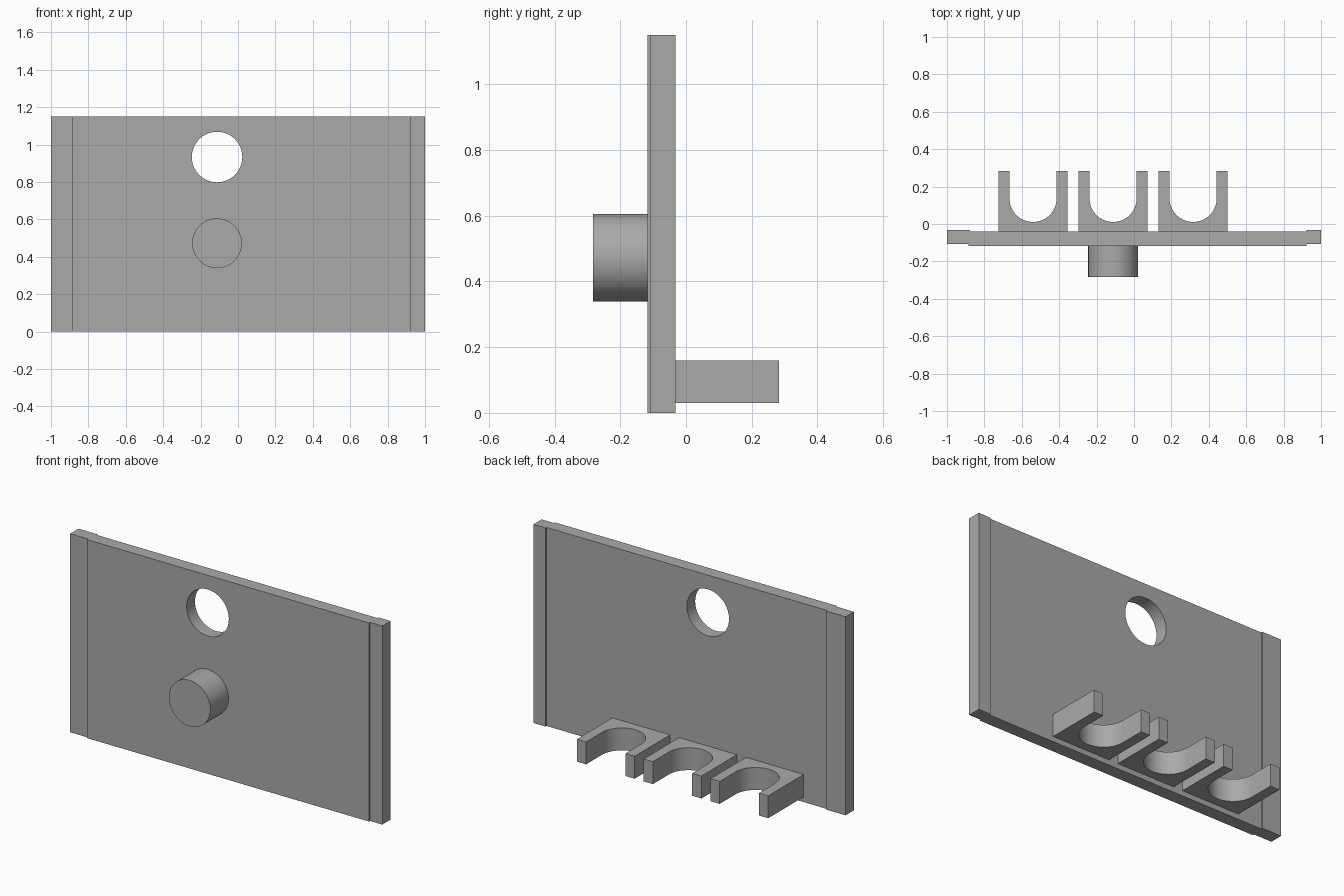
import bpy
import bmesh
import math
from mathutils import Vector

default = bpy.data.objects.get("Cube")
if default:
    bpy.data.objects.remove(default, do_unlink=True)

grey = bpy.data.materials.new("plain_grey")
grey.use_nodes = True
colour = (0.4, 0.4, 0.4, 1)
grey.diffuse_color = colour
grey.node_tree.nodes["Principled BSDF"].inputs["Base Color"].default_value = colour


def extrude_profile(name, outline, bottom, top):
    """Raise a closed outline in the xy plane into a solid."""
    bm = bmesh.new()
    face = bm.faces.new([bm.verts.new((x, y, bottom)) for x, y in outline])
    raised = bmesh.ops.extrude_face_region(bm, geom=[face])["geom"]
    verts = [v for v in raised if isinstance(v, bmesh.types.BMVert)]
    bmesh.ops.translate(bm, verts=verts, vec=Vector((0, 0, top - bottom)))
    bmesh.ops.recalc_face_normals(bm, faces=bm.faces)
    mesh = bpy.data.meshes.new(name)
    bm.to_mesh(mesh)
    bm.free()
    obj = bpy.data.objects.new(name, mesh)
    bpy.context.collection.objects.link(obj)
    obj.data.materials.append(grey)
    return obj


def cylinder_along_y(name, x, z, radius, front, back):
    bpy.ops.mesh.primitive_cylinder_add(
        vertices=64, radius=radius, depth=back - front,
        location=(x, (front + back) / 2, z), rotation=(math.pi / 2, 0, 0))
    obj = bpy.context.object
    obj.name = name
    obj.data.materials.append(grey)
    return obj


def smooth(obj):
    bpy.ops.object.select_all(action="DESELECT")
    obj.select_set(True)
    bpy.context.view_layer.objects.active = obj
    bpy.ops.object.shade_smooth_by_angle(angle=math.radians(30))


# Back plate, with both end strips set slightly back
front, back, step = -0.117, -0.041, 0.009
left, right = -0.885, 0.922
plate = extrude_profile("back_plate", [
    (-1, front + step), (left, front + step), (left, front),
    (right, front), (right, front + step), (1, front + step),
    (1, back + step), (right, back + step), (right, back),
    (left + 0.008, back), (left + 0.008, back + step), (-1, back + step)], 0, 1.15)

# Round hole through the plate
mid_x = -0.112
cutter = cylinder_along_y("hole_cutter", mid_x, 0.933, 0.135, -0.3, 0.2)
cutter.hide_render = True
cut = plate.modifiers.new("hole", "BOOLEAN")
cut.operation = "DIFFERENCE"
cut.solver = "EXACT"
cut.object = cutter
bpy.context.view_layer.objects.active = plate
bpy.ops.object.modifier_apply(modifier=cut.name)
bpy.data.objects.remove(cutter, do_unlink=True)
smooth(plate)

# Front peg
smooth(cylinder_along_y("front_peg", mid_x, 0.472, 0.133, -0.283, front + 0.01))

# Row of three open clips on the back
half, radius, tip, centre_y = 0.185, 0.126, 0.283, 0.137
for side, offset in (("right", -0.428), ("middle", 0), ("left", 0.428)):
    cx = mid_x + offset
    slot = []
    for i in range(33):
        a = -math.pi * i / 32
        slot.append((cx + radius * math.cos(a), centre_y + radius * math.sin(a)))
    outline = [(cx - half, back), (cx + half, back), (cx + half, tip), (cx + radius, tip)]
    outline += slot + [(cx - radius, tip), (cx - half, tip)]
    smooth(extrude_profile(side + "_clip", outline, 0.03, 0.16))
